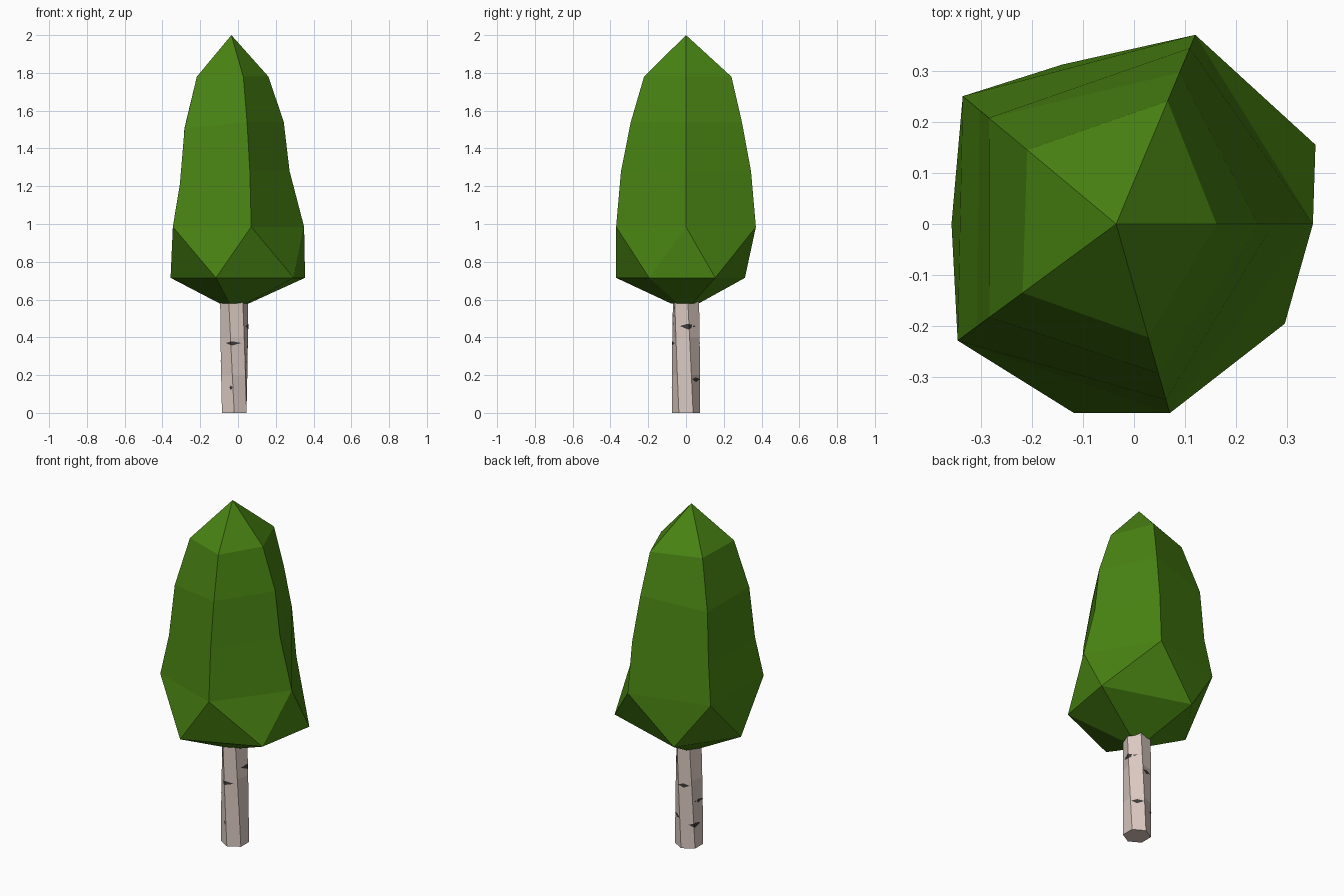
import bpy, bmesh
from math import sin, cos, pi, radians

cube = bpy.data.objects.get("Cube")
if cube:
    bpy.data.objects.remove(cube, do_unlink=True)


def make_material(name, colour):
    mat = bpy.data.materials.new(name)
    mat.use_nodes = True
    mat.diffuse_color = (*colour, 1)
    mat.node_tree.nodes["Principled BSDF"].inputs["Base Color"].default_value = (*colour, 1)
    return mat


leaf_green = make_material("leaf green", (0.065, 0.225, 0.006))
pale_bark = make_material("pale bark", (0.70, 0.58, 0.53))
dark_bark = make_material("dark bark", (0.05, 0.045, 0.042))


def finish(bm, name, material):
    bmesh.ops.recalc_face_normals(bm, faces=bm.faces)
    mesh = bpy.data.meshes.new(name)
    bm.to_mesh(mesh)
    bm.free()
    mesh.materials.append(material)
    obj = bpy.data.objects.new(name, mesh)
    bpy.context.scene.collection.objects.link(obj)
    return obj


def bridge(bm, lower, upper):
    """Join two closed rings of equal length with quads."""
    n = len(lower)
    for i in range(n):
        j = (i + 1) % n
        bm.faces.new((lower[i], lower[j], upper[j], upper[i]))


# Trunk: a six-sided post that twists as it rises
TRUNK_X, TRUNK_R, TRUNK_TOP = -0.02, 0.075, 0.6
TWIST = radians(-23)


def corner_angle(k, z):
    return pi / 6 + k * pi / 3 + TWIST * z / TRUNK_TOP


bm = bmesh.new()
rings = []
for step in range(4):
    z = TRUNK_TOP * step / 3
    rings.append([bm.verts.new((TRUNK_X + TRUNK_R * cos(corner_angle(k, z)),
                                TRUNK_R * sin(corner_angle(k, z)), z)) for k in range(6)])
for lower, upper in zip(rings, rings[1:]):
    bridge(bm, lower, upper)
bm.faces.new(rings[0])
bm.faces.new(rings[-1])
finish(bm, "trunk", pale_bark)


# Bark marks: thin dark slivers wrapped on the trunk
def bark_point(angle, z, lift=0.002):
    local = (angle - corner_angle(0, z)) % (pi / 3) - pi / 6
    r = TRUNK_R * cos(pi / 6) / cos(local) + lift
    return (TRUNK_X + r * cos(angle), r * sin(angle), z)


def bark_mark(name, start, end, z, height):
    a, b = radians(start), radians(end)
    # sample the tips, the middle and every trunk corner between them
    stops = {a, b, a + (b - a) * 0.45}
    stops.update(c for c in (corner_angle(k, z) for k in range(-6, 7)) if a < c < b)
    bm = bmesh.new()
    top, low = [], []
    for s in sorted(stops):
        t = (s - a) / (b - a)
        depth = height * min(t / 0.45, (1 - t) / 0.55)
        top.append(bm.verts.new(bark_point(s, z + depth * 0.4)))
        low.append(bm.verts.new(bark_point(s, z - depth * 0.6)))
    for i in range(len(top) - 1):
        bm.faces.new((low[i], low[i + 1], top[i + 1], top[i]))
    bmesh.ops.remove_doubles(bm, verts=bm.verts, dist=0.0001)
    finish(bm, name, dark_bark)


bark_mark("front_mark", -132, -58, 0.37, 0.022)
bark_mark("front_small_mark", -112, -96, 0.135, 0.025)
bark_mark("side_mark", -28, 52, 0.46, 0.03)
bark_mark("side_low_mark", 26, 82, 0.178, 0.025)
bark_mark("back_mark", 75, 128, 0.37, 0.025)
bark_mark("back_low_mark", 123, 187, 0.14, 0.03)
bark_mark("left_mark", 147, 203, 0.275, 0.022)

# Crown: five ridges fall from the tip to a shoulder, then a zigzag skirt
TIP_X = -0.035
# shoulder x and y, then how far out the three upper points of the ridge lie
ridges = [(0.35, 0, 0.51, 0.72, 0.80),
          (0.12, 0.37, 0.65, 0.80, 0.93),
          (-0.335, 0.25, 0.58, 0.83, 0.89),
          (-0.345, -0.228, 0.59, 0.80, 0.88),
          (0.07, -0.37, 0.60, 0.79, 0.93)]
skirt = [(0.355, 0.155), (-0.14, 0.312), (-0.357, 0), (-0.117, -0.37), (0.295, -0.195)]

bm = bmesh.new()
tip = bm.verts.new((TIP_X, 0, 2))
levels = [[] for _ in range(4)]
for x, y, *spread in ridges:
    sag = 0.07 if x < -0.2 else 0
    heights = (1.78, 1.54 - sag / 2, 1.28 - sag, 0.985)
    for level, f, z in zip(levels, (*spread, 1), heights):
        level.append(bm.verts.new((TIP_X + (x - TIP_X) * f, y * f, z)))
for upper, lower in zip(levels, levels[1:]):
    bridge(bm, lower, upper)
hem = [bm.verts.new((x, y, 0.715)) for x, y in skirt]
base = [bm.verts.new((TRUNK_X + x * 0.22, y * 0.22, 0.58)) for x, y in skirt]
shoulder = levels[-1]
for i in range(5):
    j = (i + 1) % 5
    bm.faces.new((tip, levels[0][i], levels[0][j]))
    bm.faces.new((shoulder[i], hem[i], shoulder[j]))
    bm.faces.new((hem[i], hem[j], shoulder[j]))
bridge(bm, base, hem)
bm.faces.new(base)
finish(bm, "crown", leaf_green)
